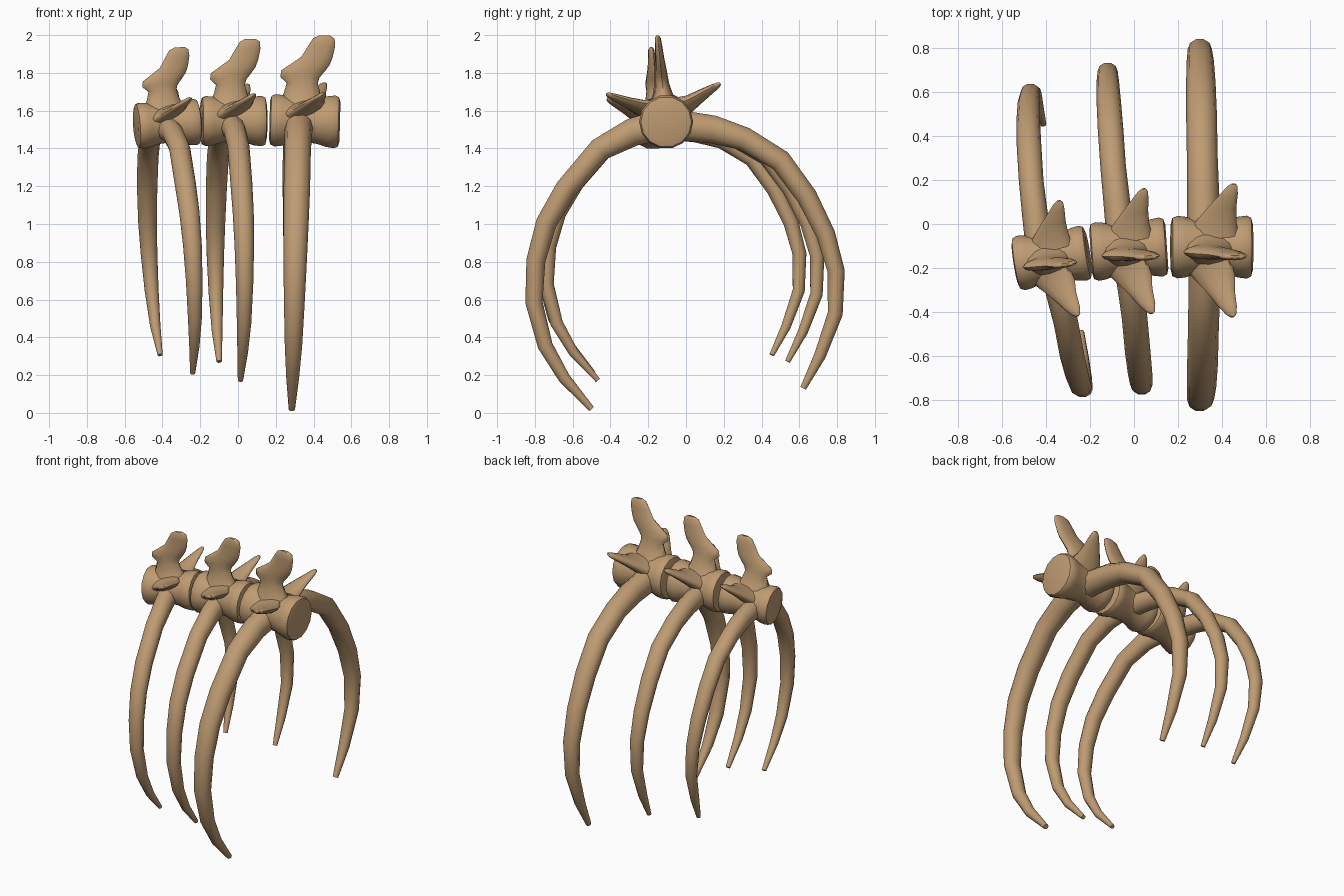
import bpy, bmesh, math
from mathutils import Vector, Matrix

if "Cube" in bpy.data.objects:
    bpy.data.objects.remove(bpy.data.objects["Cube"])

bone = bpy.data.materials.new("tan_bone")
bone.diffuse_color = (0.52, 0.33, 0.17, 1)
bone.use_nodes = True
bone.node_tree.nodes["Principled BSDF"].inputs["Base Color"].default_value = bone.diffuse_color


def loft(name, rings, sides=12, angle=50):
    """Skin elliptical rings given as (centre, half axis a, half axis b)."""
    bm = bmesh.new()
    loops = []
    for c, a, b in rings:
        loops.append([bm.verts.new(c + a * math.cos(2 * math.pi * i / sides)
                                   + b * math.sin(2 * math.pi * i / sides))
                      for i in range(sides)])
    for p, q in zip(loops, loops[1:]):
        for i in range(sides):
            j = (i + 1) % sides
            bm.faces.new((p[i], p[j], q[j], q[i]))
    bm.faces.new(loops[0][::-1])
    bm.faces.new(loops[-1])
    bmesh.ops.recalc_face_normals(bm, faces=bm.faces)
    me = bpy.data.meshes.new(name)
    bm.to_mesh(me)
    bm.free()
    me.materials.append(bone)
    ob = bpy.data.objects.new(name, me)
    bpy.context.collection.objects.link(ob)
    bpy.context.view_layer.objects.active = ob
    for o in bpy.context.selected_objects:
        o.select_set(False)
    ob.select_set(True)
    bpy.ops.object.shade_smooth_by_angle(angle=math.radians(angle))
    return ob


X, Y, Z = Vector((1, 0, 0)), Vector((0, 1, 0)), Vector((0, 0, 1))

# spool-shaped body: (x, radius)
BODY = [(-.185, .105), (-.178, .132), (-.155, .142), (-.12, .138), (-.06, .12), (0, .116),
        (.06, .12), (.12, .138), (.16, .143), (.18, .134), (.188, .105)]
# upright spine: (z, x min, x max, half thickness)
SPINE = [(.07, -.15, .125, .085), (.11, -.128, .10, .065), (.15, -.112, .08, .048), (.20, -.10, .065, .036),
         (.23, -.134, .072, .033), (.265, -.13, .10, .03), (.30, -.08, .125, .027), (.34, -.025, .14, .023),
         (.40, .01, .152, .019), (.44, .035, .148, .016), (.455, .065, .125, .008)]
# side wings: (x, distance out, rise, half width, half thickness)
FRONT_WING = [(-.03, .07, .055, .12, .05), (.005, .13, .07, .10, .033), (.035, .195, .095, .068, .024),
              (.07, .27, .125, .042, .017), (.085, .305, .14, .024, .012), (.09, .317, .145, .01, .006)]
BACK_WING = [(0, .06, .06, .12, .055), (.02, .12, .09, .09, .038), (.045, .18, .13, .064, .028),
             (.075, .24, .17, .04, .019), (.09, .275, .192, .024, .013), (.095, .287, .2, .01, .007)]
# rib paths: (distance out, height) from the body centre
FRONT_RIB = [(.03, -.02), (.18, -.06), (.35, -.15), (.53, -.36), (.635, -.54),
             (.69, -.74), (.70, -.96), (.64, -1.19), (.54, -1.36), (.395, -1.525)]
BACK_RIB = [(.05, -.02), (.25, -.045), (.415, -.095), (.605, -.21), (.745, -.40),
            (.845, -.60), (.90, -.795), (.895, -1.02), (.815, -1.24), (.725, -1.415)]
RIB_X = [.078, .073, .070, .070, .067, .062, .055, .046, .034, .017]
RIB_R = [.085, .078, .066, .062, .058, .053, .048, .042, .033, .017]


def rib(name, path, side, centre, sy, sz, xs, thick):
    pts = []
    for i, (d, h) in enumerate(path):
        t, m = i / (len(path) - 1), .62
        x = (xs[0] * (t - m) * (t - 1) / m + xs[1] * t * (t - 1) / (m * (m - 1))
             + xs[2] * t * (t - m) / (1 - m))
        pts.append(Vector((x, centre.y + side * d * sy, centre.z + h * sz)))
    rings = []
    for i, p in enumerate(pts):
        tan = (pts[min(i + 1, len(pts) - 1)] - pts[max(i - 1, 0)]).normalized()
        a = (X - tan * X.dot(tan)).normalized()
        rings.append((p, a * RIB_X[i] * thick, tan.cross(a) * RIB_R[i] * thick))
    loft(name, rings, 10, 60)


# centre, yaw, pitch, scale, (front rib, back rib): y scale, z scale, x start/mid/tip
VERTEBRAE = [
    ("small", (-.375, -.155, 1.53), 9, -4, (.91, .88, .88),
     (.85, .865, (-.385, -.235, -.24)), (.84, .865, (-.43, -.475, -.412)), .8),
    ("middle", (-.025, -.115, 1.545), 4, 0, (.93, .94, .955),
     (.89, .90, (-.04, .035, .013)), (.90, .90, (-.06, -.12, -.10)), .83),
    ("large", (.352, -.105, 1.545), 0, 1.5, (1, 1, 1),
     (1, 1, (.325, .30, .285)), (1, 1, (.318, .30, .295)), 1),
]

for tag, c, yaw, pitch, sc, fr, br, thick in VERTEBRAE:
    c = Vector(c)
    mat = (Matrix.Translation(c) @ Matrix.Rotation(math.radians(yaw), 4, 'Z')
           @ Matrix.Rotation(math.radians(pitch), 4, 'Y') @ Matrix.Diagonal((*sc, 1)))
    parts = [loft(tag + "_vertebra_body", [(X * x, Y * r, Z * r) for x, r in BODY], 14)]
    # spine leans slightly to the front
    parts.append(loft(tag + "_spine",
                      [(Vector(((lo + hi) / 2, -.1 * z, z)), X * (hi - lo) / 2, Y * t)
                       for z, lo, hi, t in SPINE]))
    for label, wing, s in (("front", FRONT_WING, -1), ("back", BACK_WING, 1)):
        parts.append(loft(f"{tag}_{label}_wing",
                          [(Vector((x, s * d, h)), Vector((w, 0, w * .3)),
                            Vector((0, -s * t * .4, t)))
                           for x, d, h, w, t in wing]))
    for p in parts:
        p.data.transform(mat)
    rib(tag + "_front_rib", FRONT_RIB, -1, c, *fr, thick)
    rib(tag + "_back_rib", BACK_RIB, 1, c, *br, thick)
